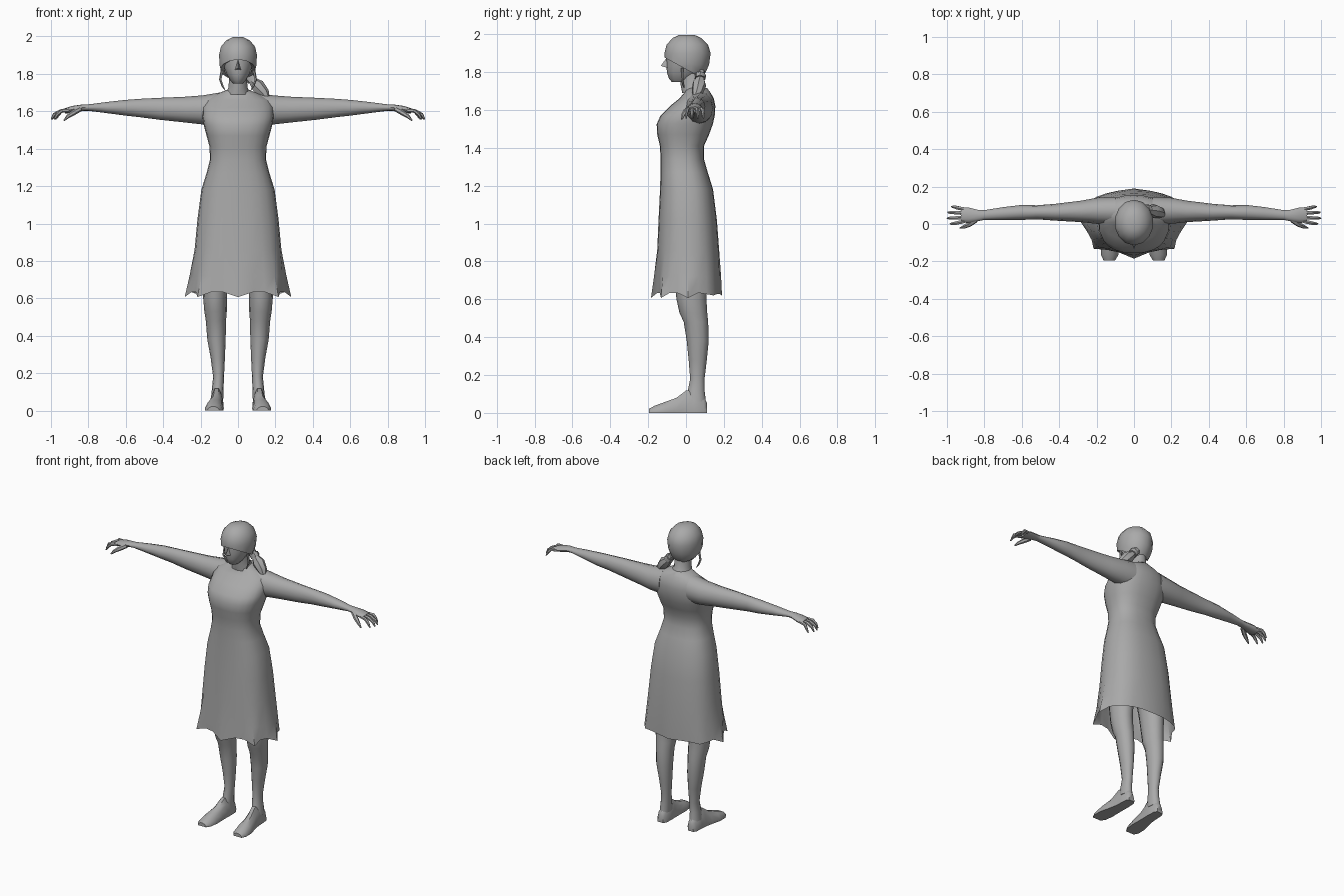
import bpy, bmesh, math
from mathutils import Vector

grey = bpy.data.materials.new("plain grey")
grey.diffuse_color = (0.4, 0.4, 0.4, 1)


def finish(name, bm, mirror=False, angle=45):
    bmesh.ops.recalc_face_normals(bm, faces=bm.faces)
    me = bpy.data.meshes.new(name)
    bm.to_mesh(me)
    bm.free()
    me.materials.append(grey)
    ob = bpy.data.objects.new(name, me)
    bpy.context.collection.objects.link(ob)
    if mirror:
        ob.modifiers.new("mirror", 'MIRROR')
    bpy.ops.object.select_all(action='DESELECT')
    ob.select_set(True)
    bpy.context.view_layer.objects.active = ob
    bpy.ops.object.shade_smooth_by_angle(angle=math.radians(angle))
    return ob


def spow(v, p):
    return math.copysign(abs(v) ** p, v)


def loft(rings, start=True, end=True):
    """Skin a list of point rings, with optional end caps."""
    bm = bmesh.new()
    vs = [[bm.verts.new(p) for p in r] for r in rings]
    n = len(vs[0])
    for a, b in zip(vs, vs[1:]):
        for i in range(n):
            bm.faces.new((a[i], a[(i + 1) % n], b[(i + 1) % n], b[i]))
    if start:
        bm.faces.new(vs[0])
    if end:
        bm.faces.new(vs[-1])
    return bm


def ring_z(z, cx, hw, y0, y1, n=16, p=1.0):
    """Level ring reaching from y0 (front) to y1 (back)."""
    cy, hy = (y0 + y1) / 2, (y1 - y0) / 2
    return [Vector((cx + hw * spow(math.sin(t), p), cy - hy * spow(math.cos(t), p), z))
            for t in (2 * math.pi * i / n for i in range(n))]


def tube(points, radii, n=6):
    """Tapered round tube along a path."""
    pts = [Vector(p) for p in points]
    rings = []
    for i, p in enumerate(pts):
        d = (pts[min(i + 1, len(pts) - 1)] - pts[max(i - 1, 0)]).normalized()
        u = d.cross(Vector((0, 1, 0.01))).normalized()
        v = d.cross(u)
        rings.append([p + radii[i] * (u * math.cos(t) + v * math.sin(t))
                      for t in (2 * math.pi * k / n for k in range(n))])
    return loft(rings)


# Dress: z, half width, front, back; open at the wavy hem
dress = [(0.625, .265, -.165, .185), (0.72, .25, -.16, .183), (0.86, .232, -.152, .175),
         (1.02, .217, -.145, .163), (1.18, .196, -.137, .143), (1.27, .168, -.135, .115),
         (1.34, .15, -.134, .095), (1.41, .152, -.138, .095), (1.47, .168, -.152, .122),
         (1.525, .183, -.155, .142), (1.57, .19, -.135, .152), (1.62, .19, -.085, .155),
         (1.66, .175, -.035, .147), (1.69, .12, -.01, .13), (1.715, .06, -.005, .112)]
N = 24
rings = [ring_z(z, 0, w, a, b, N, .82 if z < 1.6 else .95) for z, w, a, b in dress]
for k, amp in ((0, .02), (1, .009)):
    for i, p in enumerate(rings[k]):
        fold = math.cos(2 * math.pi * i / N * 8)
        out = Vector((p.x, p.y, 0)).normalized()
        front = 1 if p.y < 0.08 else .25
        p += out * amp * fold * front
        if k == 0:
            p.z += -.018 * fold * front
finish("dress", loft(rings, start=False), angle=50)

# Neck
finish("neck", loft([ring_z(1.69, 0, .07, -.02, .12, 12), ring_z(1.73, 0, .05, -.028, .095, 12),
                     ring_z(1.80, 0, .048, -.035, .09, 12)]))

# Head with the face
face = [(1.748, .026, -.075, .02), (1.765, .042, -.09, .04), (1.795, .06, -.1, .07),
        (1.83, .074, -.104, .09), (1.865, .082, -.103, .1), (1.91, .083, -.104, .1),
        (1.95, .06, -.085, .09)]
finish("head", loft([ring_z(z, 0, w, a, b, 14) for z, w, a, b in face]))

# Nose
bm = bmesh.new()
v = [bm.verts.new(p) for p in ((0, -.1, 1.88), (-.016, -.098, 1.822), (.016, -.098, 1.822),
                               (0, -.133, 1.832))]
for f in ((0, 1, 3), (0, 3, 2), (1, 2, 3)):
    bm.faces.new([v[i] for i in f])
finish("nose", bm)

# Hair cap, cut along a slanted hairline
cap = [(1.76, .06, -.07, .075), (1.80, .088, -.1, .105), (1.84, .1, -.112, .122),
       (1.90, .104, -.114, .13), (1.945, .094, -.102, .116), (1.98, .064, -.07, .08),
       (1.996, .03, -.035, .045)]
bm = loft([ring_z(z, 0, w, a, b, 14) for z, w, a, b in cap], start=False)
bmesh.ops.bisect_plane(bm, geom=bm.verts[:] + bm.edges[:] + bm.faces[:],
                       plane_co=(0, -.11, 1.875), plane_no=(0, .55, 1), clear_inner=True)
rim = [e for e in bm.edges if e.is_boundary]
ext = bmesh.ops.extrude_edge_only(bm, edges=rim)["geom"]
for q in ext:
    if isinstance(q, bmesh.types.BMVert):
        q.co = Vector((q.co.x * .78, .01 + (q.co.y - .01) * .78, q.co.z + .004))
finish("hair_cap", bm)

# Side ponytail and loose locks
finish("ponytail", tube([(.045, .075, 1.80), (.075, .075, 1.765), (.105, .07, 1.735),
                         (.14, .06, 1.695), (.163, .045, 1.66)], [.025, .022, .038, .03, .008], 7))
finish("hair_tie", tube([(.062, .076, 1.785), (.078, .075, 1.765)], [.029, .029], 8))
finish("loose_lock", tube([(.085, -.02, 1.82), (.094, -.02, 1.77), (.082, -.015, 1.735),
                           (.07, -.01, 1.715)], [.008, .007, .006, .002], 5), mirror=True)

# Arms: x, y front, y back, z bottom, z top
arm = [(.10, -.005, .145, 1.525, 1.70), (.19, .0, .142, 1.53, 1.685), (.28, .01, .125, 1.54, 1.678),
       (.42, .018, .108, 1.555, 1.672), (.52, .025, .1, 1.568, 1.667), (.60, .022, .102, 1.577, 1.661),
       (.70, .022, .09, 1.59, 1.65), (.80, .022, .074, 1.603, 1.637), (.835, .015, .076, 1.602, 1.636),
       (.885, .006, .088, 1.592, 1.629), (.925, .008, .086, 1.588, 1.617)]
rings = []
for x, a, b, lo, hi in arm:
    rings.append([Vector((x, (a + b) / 2 + (b - a) / 2 * math.cos(t),
                          (lo + hi) / 2 + (hi - lo) / 2 * math.sin(t)))
                  for t in (2 * math.pi * i / 12 for i in range(12))])
finish("arm", loft(rings), mirror=True)

# Fingers and thumb
for i, tip in enumerate((.982, .998, .995, .975)):
    y = .015 + i * .021
    s = (i - 1.5) * .006
    finish("finger", tube([(.905, y, 1.606), (.945, y + s, 1.602), (tip - .015, y + s * 1.5, 1.583),
                           (tip, y + s * 1.6, 1.557)], [.011, .0105, .009, .004], 6), mirror=True)
finish("thumb", tube([(.845, .022, 1.612), (.88, -.002, 1.592), (.91, -.016, 1.572),
                      (.93, -.022, 1.551)], [.014, .014, .01, .004], 6), mirror=True)

# Legs: z, centre x, half width, front, back
leg = [(.95, .1, .085, -.09, .12), (.72, .12, .07, -.065, .11), (.60, .123, .063, -.05, .108),
       (.53, .12, .06, -.035, .112), (.48, .118, .054, -.012, .117), (.38, .115, .049, .004, .12),
       (.28, .108, .038, .014, .11), (.18, .104, .029, .022, .098), (.12, .108, .031, .01, .098),
       (.06, .112, .033, 0, .105)]
finish("leg", loft([ring_z(z, x, w, a, b, 12) for z, x, w, a, b in leg]), mirror=True)

# Feet: y, centre x, half width, height
foot = [(.112, .112, .02, .05), (.095, .112, .032, .085), (.04, .112, .035, .12), (0, .114, .036, .118),
        (-.05, .119, .041, .08), (-.11, .126, .049, .058), (-.165, .13, .046, .038), (-.195, .132, .03, .022)]
rings = []
for y, x, w, h in foot:
    prof = ((-1, 0), (-1.02, .25), (-.75, .7), (-.3, 1), (.3, 1), (.75, .7), (1.02, .25), (1, 0))
    rings.append([Vector((x + w * a, y, h * b)) for a, b in prof])
finish("foot", loft(rings), mirror=True)
